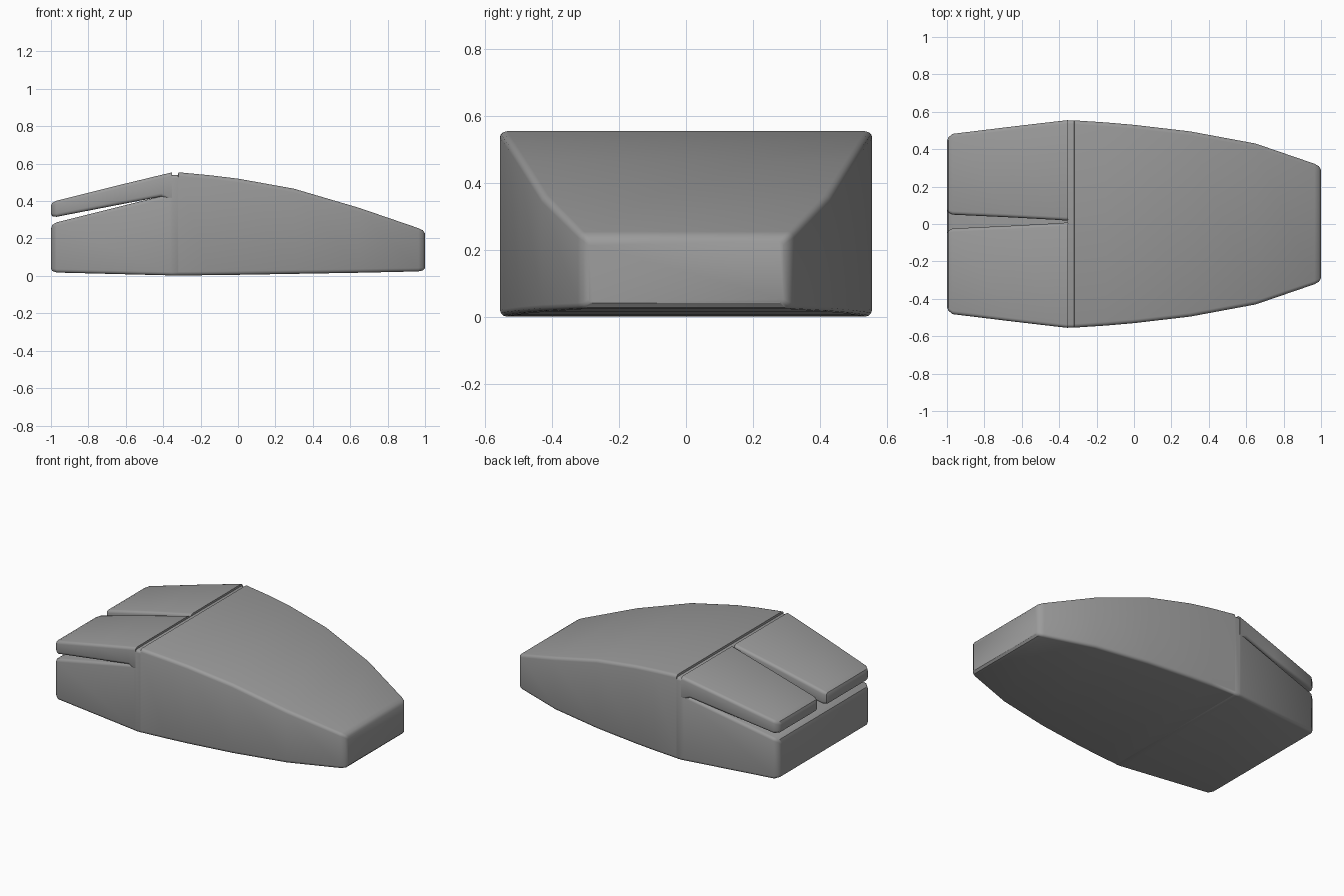
import bpy, bmesh, math

if "Cube" in bpy.data.objects:
    bpy.data.objects.remove(bpy.data.objects["Cube"])

# Dark grey plastic
plastic = bpy.data.materials.new("dark_plastic")
plastic.diffuse_color = (.33, .33, .33, 1)
plastic.use_nodes = True
plastic.node_tree.nodes["Principled BSDF"].inputs["Base Color"].default_value = plastic.diffuse_color


def section(x, y0, y1, z0, z1, c):
    """Rectangle in the YZ plane at x with rounded corners."""
    pts = []
    corners = [(y1, z1, -1, -1, 0), (y0, z1, 1, -1, 90), (y0, z0, 1, 1, 180), (y1, z0, -1, 1, 270)]
    for y, z, sy, sz, start in corners:
        for k in range(4):
            a = math.radians(start + 30 * k)
            pts.append((x, y + sy * c + c * math.cos(a), z + sz * c + c * math.sin(a)))
    return pts


def loft(name, stations):
    """Skin a closed solid through sections along x."""
    bm = bmesh.new()
    rings = [[bm.verts.new(p) for p in section(*s)] for s in stations]
    for a, b in zip(rings, rings[1:]):
        n = len(a)
        for i in range(n):
            j = (i + 1) % n
            bm.faces.new((a[i], a[j], b[j], b[i]))
    bm.faces.new(rings[0])
    bm.faces.new(rings[-1])
    bmesh.ops.recalc_face_normals(bm, faces=bm.faces)
    me = bpy.data.meshes.new(name)
    bm.to_mesh(me)
    bm.free()
    me.materials.append(plastic)
    ob = bpy.data.objects.new(name, me)
    bpy.context.collection.objects.link(ob)
    bpy.ops.object.select_all(action='DESELECT')
    ob.select_set(True)
    bpy.context.view_layer.objects.active = ob
    bpy.ops.object.shade_smooth_by_angle(angle=math.radians(35))
    return ob


# Shell: low front deck, hinge groove, then the sloping palm rest
# (x, half width, bottom, top, corner radius)
shell = [
    (-1.0, .442, .04, .25, .012), (-.993, .463, .026, .273, .015),
    (-.97, .482, .018, .286, .018), (-.37, .552, .003, .436, .018),
    (-.356, .554, .002, .442, .018), (-.355, .554, .002, .540, .018),
    (-.32, .554, .002, .540, .018), (-.319, .554, .002, .554, .02),
    (-.15, .543, .004, .538, .02), (0, .53, .006, .520, .02),
    (.3, .495, .011, .466, .02), (.65, .43, .017, .363, .02),
    (.965, .322, .024, .255, .018), (.988, .309, .029, .244, .015),
    (1.0, .290, .042, .226, .012),
]
loft("mouse_shell", [(x, -w, w, a, b, c) for x, w, a, b, c in shell])

# Two click buttons either side of a tapering slot; their roots sink into the shell
# (x, inner offset from slot centre, outer half width, bottom, top, radius)
SLOT_Y = .013
button = [
    (-1.0, .065, .44, .330, .375, .012), (-.993, .048, .463, .319, .39, .015),
    (-.97, .037, .482, .316, .402, .018), (-.65, .022, .521, .378, .482, .018),
    (-.41, .009, .549, .424, .540, .018),
    (-.37, .006, .5535, .405, .549, .018), (-.354, .006, .555, .405, .553, .018),
]
for side, name in ((1, "right_button"), (-1, "left_button")):
    # the slot is off-centre, the outer edges are symmetric
    loft(name, [(x, *sorted((SLOT_Y + side * i, side * o)), a, b, c) for x, i, o, a, b, c in button])
